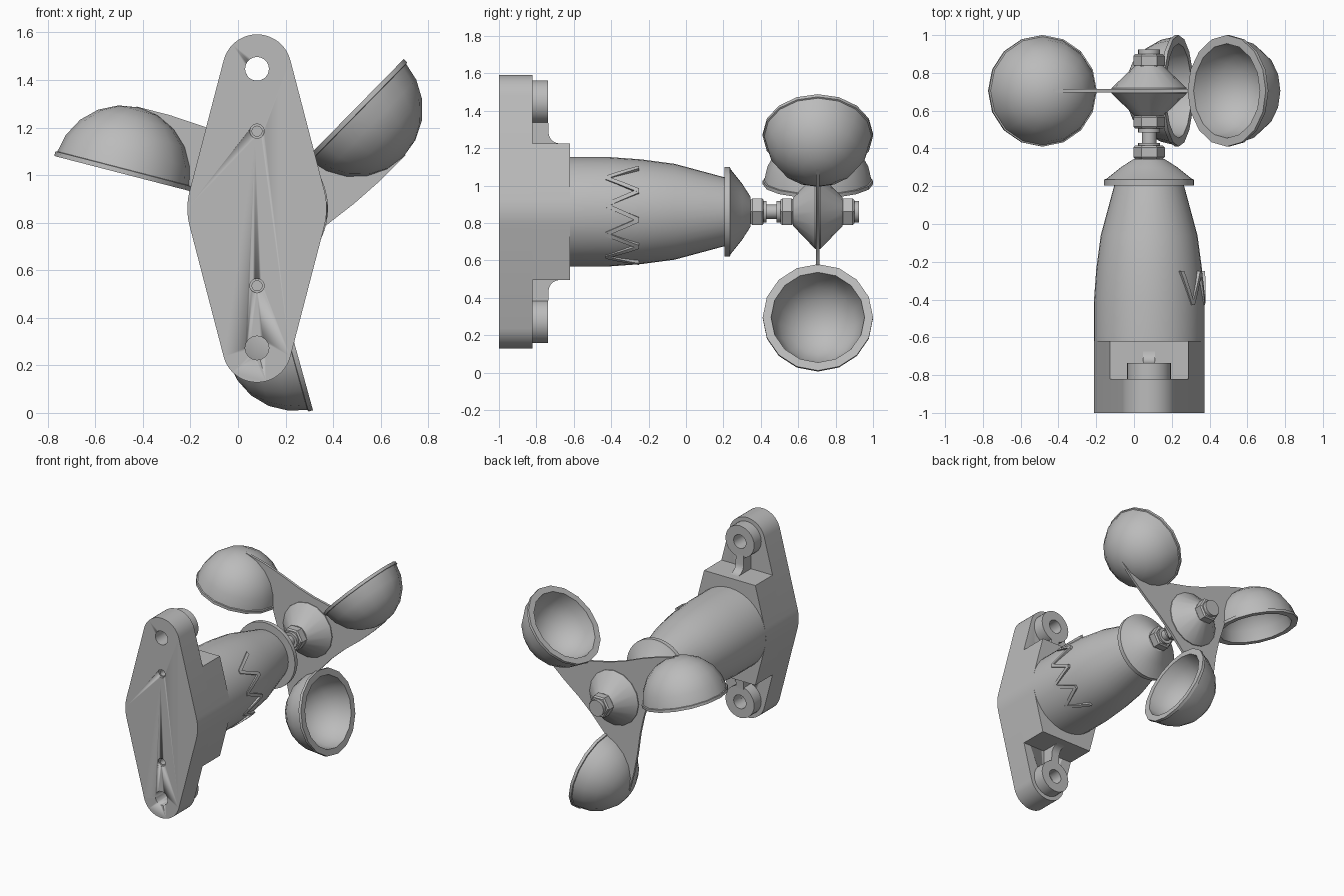
import bpy, bmesh
from math import sin, cos, asin, pi, radians
from mathutils import Matrix, Vector

cube = bpy.data.objects.get("Cube")
if cube:
    bpy.data.objects.remove(cube)

CX, CZ = 0.08, 0.86          # rotor axis, parallel to y
ROTOR_Y = 0.705
AXIS = Matrix.Translation((CX, 0, CZ))

GREY = bpy.data.materials.new("plain grey")
GREY.use_nodes = True
GREY.diffuse_color = (0.5, 0.5, 0.5, 1)
GREY.node_tree.nodes["Principled BSDF"].inputs["Base Color"].default_value = (0.5, 0.5, 0.5, 1)


def finish(name, bm, matrix=AXIS, smooth=True):
    bmesh.ops.remove_doubles(bm, verts=bm.verts, dist=1e-5)
    bmesh.ops.recalc_face_normals(bm, faces=bm.faces)
    mesh = bpy.data.meshes.new(name)
    bm.transform(matrix)
    bm.to_mesh(mesh)
    bm.free()
    mesh.materials.append(GREY)
    obj = bpy.data.objects.new(name, mesh)
    bpy.context.collection.objects.link(obj)
    bpy.ops.object.select_all(action='DESELECT')
    obj.select_set(True)
    bpy.context.view_layer.objects.active = obj
    if smooth:
        bpy.ops.object.shade_smooth_by_angle(angle=radians(30))
    return obj


def lathe(name, profile, sides=32, matrix=AXIS):
    """Turn (radius, y) points round the y axis."""
    bm = bmesh.new()
    rings = [[bm.verts.new((r * cos(2 * pi * i / sides), y, r * sin(2 * pi * i / sides)))
              for i in range(sides)] for r, y in profile]
    for a, b in zip(rings, rings[1:]):
        for i in range(sides):
            j = (i + 1) % sides
            bm.faces.new((a[i], a[j], b[j], b[i]))
    return finish(name, bm, matrix)


def rod(name, r, y0, y1, sides=32, matrix=AXIS):
    return lathe(name, [(0, y0), (r, y0), (r, y1), (0, y1)], sides, matrix)


def prism(name, outline, y0, y1):
    """Extrude an (x, z) outline along y."""
    bm = bmesh.new()
    face = bm.faces.new([bm.verts.new((x, y0, z)) for x, z in outline])
    new = bmesh.ops.extrude_face_region(bm, geom=[face])["geom"]
    moved = [v for v in new if isinstance(v, bmesh.types.BMVert)]
    bmesh.ops.translate(bm, verts=moved, vec=(0, y1 - y0, 0))
    return finish(name, bm)


def arc(cx, cz, r, a0, a1, n):
    return [(cx + r * cos(a0 + (a1 - a0) * i / n), cz + r * sin(a0 + (a1 - a0) * i / n))
            for i in range(n + 1)]


def cut(obj, cutters):
    for cutter in cutters:
        mod = obj.modifiers.new("hole", 'BOOLEAN')
        mod.operation, mod.solver, mod.object = 'DIFFERENCE', 'EXACT', cutter
        cutter.hide_render = True
        bpy.context.view_layer.objects.active = obj
        bpy.ops.object.modifier_apply(modifier=mod.name)
        bpy.data.objects.remove(cutter)


# Mounting plate: hull of a wide middle circle and two end circles
R_MID, R_END, D = 0.293, 0.145, 0.587
tilt = asin((R_MID - R_END) / D)
outline = (arc(0, 0, R_MID, -tilt, tilt, 6) + arc(0, D, R_END, tilt, pi - tilt, 20)
           + arc(0, 0, R_MID, pi - tilt, pi + tilt, 6)
           + arc(0, -D, R_END, pi + tilt, 2 * pi - tilt, 20))
plate = prism("mounting_plate", outline, -1, -0.82)
holes = []
for s in (1, -1):
    end = Matrix.Translation((CX, 0, CZ + s * D))
    inner = Matrix.Translation((CX, 0, CZ + s * 0.325))
    holes += [rod("bolt_hole", 0.05, -1.1, -0.7, 24, end),
              lathe("pilot_hole", [(0, -1.1), (0.03, -1.1), (0.03, -0.985), (0.021, -0.985),
                                   (0.021, -0.85), (0, -0.85)], 20, inner)]
cut(plate, holes)

# Raised block behind the plate, the hull clipped top and bottom
H = 0.365
w = (R_MID - H * sin(tilt)) / cos(tilt)
prism("raised_block", arc(0, 0, R_MID, -tilt, tilt, 6) + [(w, H), (-w, H)]
      + arc(0, 0, R_MID, pi - tilt, pi + tilt, 6) + [(-w, -H), (w, -H)], -0.82, -0.62)

# Bolt bosses and filleted ribs
for s, side in ((1, "upper"), (-1, "lower")):
    lathe(side + "_boss", [(0.05, -0.82), (0.116, -0.82), (0.116, -0.737),
                           (0.05, -0.737), (0.05, -0.82)], 28,
          Matrix.Translation((CX, 0, CZ + s * D)))
    bm = bmesh.new()
    section = [(-0.82, 0.49), (-0.82, 0.35), (-0.675, 0.35)]
    section += arc(-0.675, 0.425, 0.06, -pi / 2, -pi, 6) + [(-0.737, 0.49)]
    lo, hi = [[bm.verts.new((x, y, s * z)) for y, z in section] for x in (-0.032, 0.032)]
    bm.faces.new(lo)
    bm.faces.new(hi)
    for i in range(len(lo)):
        j = (i + 1) % len(lo)
        bm.faces.new((lo[i], lo[j], hi[j], hi[i]))
    finish(side + "_rib", bm)

# Tapered housing and end cap
lathe("housing", [(0, -0.64), (0.293, -0.64), (0.293, -0.42), (0.28, -0.24),
                  (0.256, -0.06), (0.183, 0.21), (0, 0.21)], 36)
lathe("end_cap", [(0, 0.205), (0.238, 0.205), (0.238, 0.235), (0.225, 0.24), (0.15, 0.3),
                  (0.08, 0.345), (0, 0.345)], 36)

# Zigzag trim on the +x side of the housing
bm = bmesh.new()
for k in range(4):
    tip = radians(-55 + 31 * k)
    for s in (1, -1):
        base = tip + s * radians(15.5)
        prev = None
        for i in range(7):
            t = i / 6
            a, y = tip + (base - tip) * t, -0.43 + 0.18 * t
            row = [bm.verts.new((r * cos(a + da), y, r * sin(a + da)))
                   for r, da in ((0.27, -0.04), (0.298, -0.04), (0.298, 0.04), (0.27, 0.04))]
            if prev:
                for j in range(4):
                    n = (j + 1) % 4
                    bm.faces.new((prev[j], prev[n], row[n], row[j]))
            if i in (0, 6):
                bm.faces.new(row)
            prev = row
finish("zigzag_trim", bm, smooth=False)

# Shaft, hex nuts with collars, and hub
rod("shaft", 0.038, 0.33, 0.92, 20)
for name, y0, y1, c0, c1 in (("housing_nut", 0.345, 0.415, 0.415, 0.43),
                             ("front_nut", 0.505, 0.575, 0.485, 0.505),
                             ("rear_nut", 0.83, 0.9, 0.9, 0.925)):
    b = 0.01
    lathe(name, [(0, y0), (0.073, y0), (0.083, y0 + b), (0.083, y1 - b), (0.073, y1), (0, y1)], 6)
    rod(name + "_collar", 0.058, c0, c1, 20)
lathe("hub", [(0, 0.572), (0.075, 0.572), (0.198, 0.69), (0.198, 0.72), (0.075, 0.838),
              (0, 0.838)], 16)

# Three-armed vane plate, each arm sweeping onto the back of its cup
CUP_R, CUP_D = 0.295, 0.586
ANGLES = [radians(45.5 + 120 * k) for k in range(3)]
arm = [(-0.148, 0.256), (0.02, 0.25), (0.15, 0.257), (0.3, 0.277), (0.45, 0.288), (0.6, 0.288)]
arm += arc(CUP_D, 0, 0.272, radians(95), radians(177), 8)
vane = [(u * cos(a) + v * sin(a), u * sin(a) - v * cos(a)) for a in ANGLES for u, v in arm]
prism("vane_plate", vane, ROTOR_Y - 0.009, ROTOR_Y + 0.009)

# Hollow hemispherical cups with a rim lip
cup = [(0.25, 0), (CUP_R, 0), (CUP_R, 0.02), (0.287, 0.022)]
cup += arc(0, 0, 0.287, radians(20), pi / 2, 4)
cup += arc(0, 0, 0.25, pi / 2, 0, 5)
for n, a in enumerate(ANGLES, 1):
    u, v = Vector((cos(a), 0, sin(a))), Vector((sin(a), 0, -cos(a)))
    turn = Matrix((u, v, u.cross(v))).transposed().to_4x4()
    centre = Vector((CX, ROTOR_Y, CZ)) + u * CUP_D
    lathe(f"cup_{n}", cup, 16, Matrix.Translation(centre) @ turn)
